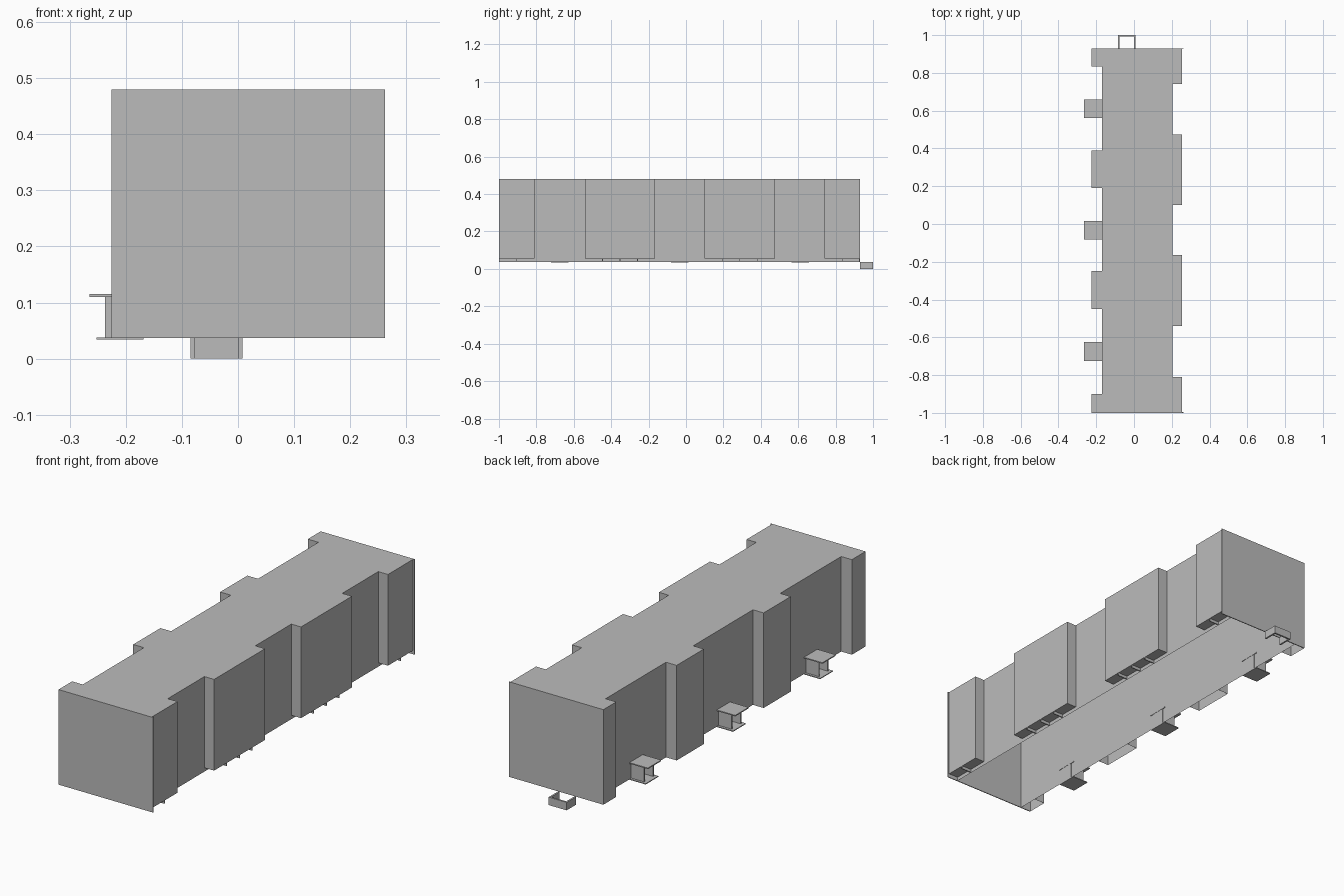
import bpy, bmesh
from mathutils import Vector

if "Cube" in bpy.data.objects:
    bpy.data.objects.remove(bpy.data.objects["Cube"])

grey = bpy.data.materials.new("plain grey")
grey.diffuse_color = (0.5, 0.5, 0.5, 1)
grey.use_nodes = True
grey.node_tree.nodes["Principled BSDF"].inputs["Base Color"].default_value = grey.diffuse_color

Z0, Z1 = 0.037, 0.48          # wall foot and roof level
WEST, EAST = -0.17, 0.205     # main long walls
SOUTH, NORTH = -1.0, 0.93     # gable ends
DIRS = {"-x": (-1, 0, 0), "+x": (1, 0, 0), "-y": (0, -1, 0),
        "+y": (0, 1, 0), "-z": (0, 0, -1), "+z": (0, 0, 1)}


def boxes(name, ranges, skip=()):
    """One object from axis-aligned boxes, leaving out faces on skipped sides."""
    bm = bmesh.new()
    for x0, x1, y0, y1, z0, z1 in ranges:
        made = bmesh.ops.create_cube(bm, size=1)["verts"]
        for v in made:
            v.co = Vector(((x0 + x1) / 2 + v.co.x * (x1 - x0),
                           (y0 + y1) / 2 + v.co.y * (y1 - y0),
                           (z0 + z1) / 2 + v.co.z * (z1 - z0)))
    bm.normal_update()
    gone = [f for f in bm.faces
            if any(f.normal.dot(Vector(DIRS[s])) > 0.9 for s in skip)]
    bmesh.ops.delete(bm, geom=gone, context='FACES')
    mesh = bpy.data.meshes.new(name)
    bm.to_mesh(mesh)
    bm.free()
    mesh.materials.append(grey)
    ob = bpy.data.objects.new(name, mesh)
    bpy.context.collection.objects.link(ob)
    return ob


# Main block: open underneath, ends closed by the gable plates
boxes("main_block", [(WEST, EAST, SOUTH, NORTH, Z0, Z1)], ("-z", "-y", "+y"))
boxes("gable_walls", [(-0.225, 0.262, SOUTH, SOUTH + 0.004, Z0, Z1),
                      (-0.225, 0.262, NORTH - 0.004, NORTH, Z0, Z1)])

# West bays: reach the wall foot, open underneath
west_bays = [(-1.0, -0.9), (-0.45, -0.25), (0.19, 0.39), (0.835, 0.93)]
boxes("west_bays", [(-0.225, WEST, a, b, Z0, Z1) for a, b in west_bays],
      ("-z", "+x"))

# East bays: raised floor with thin fins below
east_bays = [(-1.0, -0.81), (-0.54, -0.165), (0.1, 0.475), (0.74, 0.93)]
boxes("east_bays", [(EAST, 0.255, a, b, 0.055, Z1) for a, b in east_bays],
      ("-x",))
fins = []
for a, b in east_bays:
    n = round((b - a) / 0.094)
    for i in range(1, n):
        y = a + (b - a) * i / n
        fins.append((EAST, 0.255, y - 0.002, y + 0.002, 0.041, 0.055))
boxes("bay_fins", fins)

# West entrances: canopy, side walls, door and step
for y in (-0.675, -0.033, 0.61):
    boxes("entrance_canopy", [(-0.265, -0.167, y - 0.049, y + 0.049, 0.11, 0.115)])
    boxes("entrance_side_walls",
          [(-0.237, WEST, y + s - 0.003, y + s + 0.003, Z0, 0.11)
           for s in (-0.033, 0.033)])
    boxes("entrance_door", [(-0.173, -0.168, y - 0.033, y + 0.033, Z0, 0.11)])
    boxes("entrance_step", [(-0.252, -0.168, y - 0.047, y + 0.047, 0.034, 0.038)])

# North cellar entry: low U-shaped wall
boxes("cellar_entry_walls", [(-0.085, -0.077, NORTH, 1.0, 0, Z0),
                             (0.0, 0.008, NORTH, 1.0, 0, Z0),
                             (-0.077, 0.0, 0.992, 1.0, 0, Z0)])
